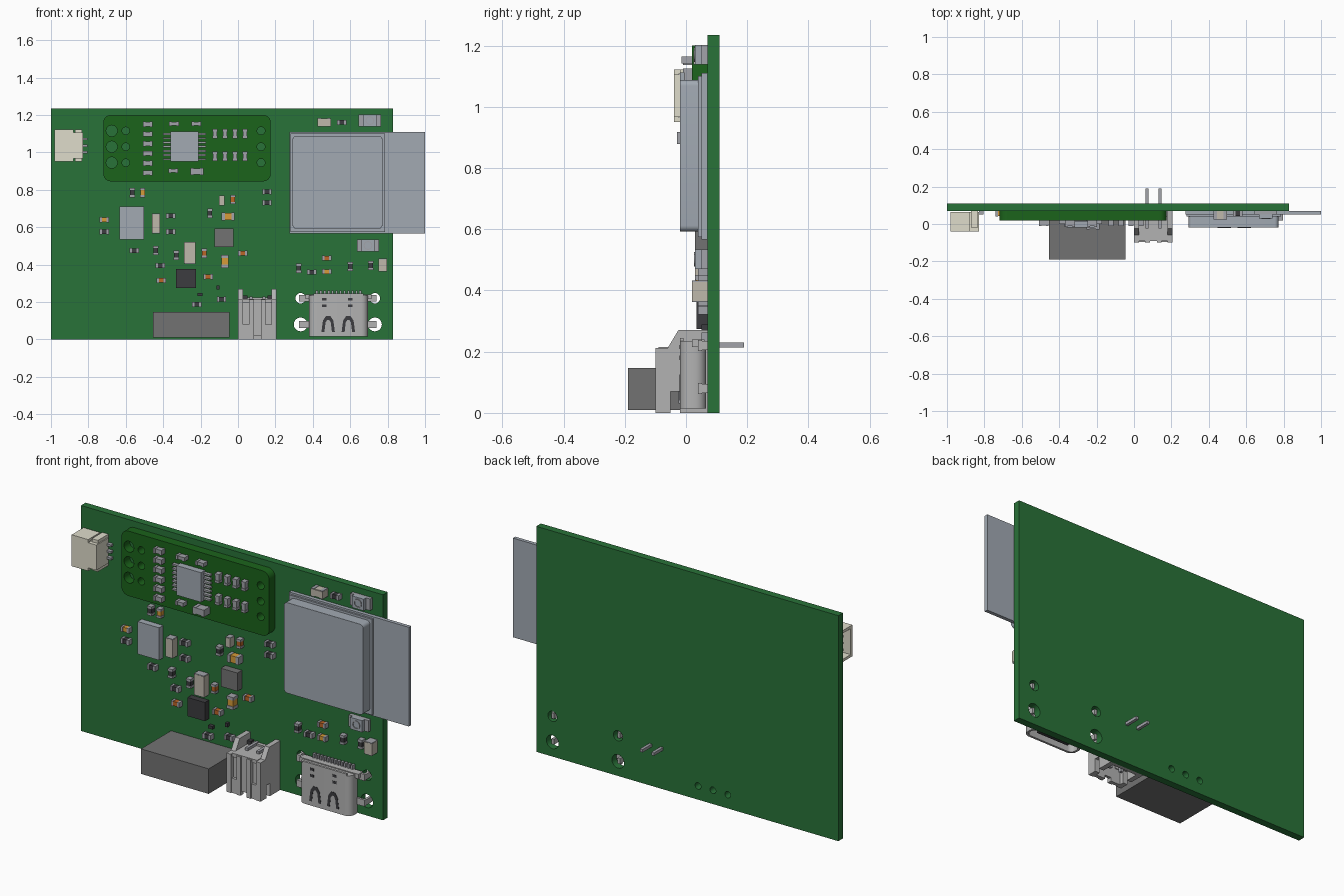
import bpy, bmesh, math

if "Cube" in bpy.data.objects:
    bpy.data.objects.remove(bpy.data.objects["Cube"])

def mat(name, r, g, b):
    m = bpy.data.materials.new(name)
    m.diffuse_color = (r, g, b, 1)
    m.use_nodes = True
    m.node_tree.nodes["Principled BSDF"].inputs["Base Color"].default_value = m.diffuse_color
    return m

GREEN = mat("board_green", .022, .17, .04)
DGREEN = mat("module_green", .011, .125, .011)
STEEL = mat("blue_grey", .36, .40, .45)
METAL = mat("light_metal", .45, .45, .45)
SILVER = mat("terminal", .36, .37, .40)
DARK = mat("dark", .045, .045, .05)
GREY = mat("mid_grey", .17, .17, .17)
CREAM = mat("cream", .74, .72, .60)
BEIGE = mat("beige", .52, .48, .41)
AMBER = mat("amber", .68, .33, .04)
BROWN = mat("brown", .50, .13, .02)
F = .07       # board front face
M = .02       # module front face

def boxes(name, parts, bevel=0):
    """One object from (material, x0, x1, y0, y1, z0, z1) boxes."""
    bm = bmesh.new()
    mats = []
    for m, x0, x1, y0, y1, z0, z1 in parts:
        if m not in mats:
            mats.append(m)
        vs = bmesh.ops.create_cube(bm, size=1)["verts"]
        for v in vs:
            v.co = (x0 + (v.co.x + .5) * (x1 - x0), y0 + (v.co.y + .5) * (y1 - y0),
                    z0 + (v.co.z + .5) * (z1 - z0))
        for f in {f for v in vs for f in v.link_faces}:
            f.material_index = mats.index(m)
    return finish(name, bm, mats, bevel)

def finish(name, bm, mats, bevel=0):
    me = bpy.data.meshes.new(name)
    bm.to_mesh(me)
    bm.free()
    for m in mats:
        me.materials.append(m)
    ob = bpy.data.objects.new(name, me)
    bpy.context.collection.objects.link(ob)
    if bevel:
        b = ob.modifiers.new("bevel", "BEVEL")
        b.width, b.segments, b.limit_method = bevel, 3, "ANGLE"
    return ob

def plate(name, loops, a, b, m, axis="y", bevel=0):
    """Extruded outline; later loops are holes."""
    cu = bpy.data.curves.new(name, "CURVE")
    cu.dimensions, cu.fill_mode, cu.extrude = "2D", "BOTH", (b - a) / 2
    for pts in loops:
        s = cu.splines.new("POLY")
        s.points.add(len(pts) - 1)
        for p, (u, v) in zip(s.points, pts):
            p.co = (u, v, 0, 1)
        s.use_cyclic_u = True
    tmp = bpy.data.objects.new("tmp", cu)
    bpy.context.collection.objects.link(tmp)
    dg = bpy.context.evaluated_depsgraph_get()
    me = bpy.data.meshes.new_from_object(tmp.evaluated_get(dg))
    bm = bmesh.new()
    bm.from_mesh(me)
    bpy.data.objects.remove(tmp)
    bpy.data.meshes.remove(me)
    c = (a + b) / 2
    for v in bm.verts:
        u, w, d = v.co.x, v.co.y, v.co.z + c
        v.co = {"x": (d, u, w), "y": (u, d, w), "z": (u, w, d)}[axis]
    bmesh.ops.remove_doubles(bm, verts=bm.verts, dist=1e-5)
    bmesh.ops.recalc_face_normals(bm, faces=bm.faces)
    for f in bm.faces:
        f.smooth = True
        f.material_index = 0
    ob = finish(name, bm, [m], bevel)
    ob.data.set_sharp_from_angle(angle=math.radians(35))
    return ob

def circle(x, z, r, n=20):
    return [(x + r * math.cos(i * math.tau / n), z + r * math.sin(i * math.tau / n)) for i in range(n)]

def rrect(x0, x1, z0, z1, r=0, n=6):
    if not r:
        return [(x0, z0), (x1, z0), (x1, z1), (x0, z1)]
    out = []
    for k, (cx, cz) in enumerate([(x1 - r, z1 - r), (x0 + r, z1 - r), (x0 + r, z0 + r), (x1 - r, z0 + r)]):
        for i in range(n + 1):
            t = (k + i / n) * math.pi / 2
            out.append((cx + r * math.cos(t), cz + r * math.sin(t)))
    return out

def chip(name, x, z, m, w=.05, h=.028, base=F, t=.03):
    """Small two-terminal part; terminals at the ends of the long side."""
    y0, x0, x1, z0, z1 = base - t, x - w / 2, x + w / 2, z - h / 2, z + h / 2
    e = max(w, h) * .25
    if w > h:
        ps = [(SILVER, x0, x0 + e, y0, base, z0, z1), (SILVER, x1 - e, x1, y0, base, z0, z1),
              (m, x0 + e, x1 - e, y0 + .003, base, z0 + .002, z1 - .002)]
    else:
        ps = [(SILVER, x0, x1, y0, base, z0, z0 + e), (SILVER, x0, x1, y0, base, z1 - e, z1),
              (m, x0 + .002, x1 - .002, y0 + .003, base, z0 + e, z1 - e)]
    boxes(name, ps)

# main board with connector holes
tab_holes = [circle(x, z, r) for x in (.335, .732) for z, r in ((.08, .037), (.22, .028))]
pin_holes = [circle(x, .075, .018) for x in (-.33, -.24, -.15)]
plate("main_board", [rrect(-1, .83, 0, 1.235)] + tab_holes + pin_holes, F, .11, GREEN)

# plug-in sub-board with through holes
rows = (1.115, 1.03, .945)
holes = [circle(x, z, r) for z in rows for x, r in ((-.675, .03), (-.6, .02), (.123, .021))]
plate("sub_board", [rrect(-.72, .175, .845, 1.2, .04)] + holes, M, F, DGREEN)
legs = [(SILVER, a, b, 0, .018, z - .005, z + .005) for i in range(7)
        for z in [.963 + i * .0225] for a, b in ((-.4, -.355), (-.215, -.17))]
boxes("driver_chip", [(STEEL, -.36, -.21, -.02, .015, .95, 1.112)] + legs)
for i in range(6):
    chip("sub_board_resistor", -.482, 1.15 - i * .052, SILVER, base=M)
for i in range(4):
    for z in (1.1, .98):
        chip("sub_board_capacitor", -.122 + i * .053, z, SILVER, .026, .05, M)
for x, z, w, h in ((-.342, 1.153, .055, .022), (-.224, 1.153, .05, .022), (-.347, .902, .05, .022), (-.22, .898, .07, .038)):
    chip("sub_board_filter", x, z, SILVER, w, h, M, .035 if h < .03 else .05)

# radio module: carrier plate and rounded shield can
boxes("radio_carrier", [(STEEL, .275, 1, .05, F, .567, 1.11)])
boxes("radio_shield_flange", [(STEEL, .28, .785, .04, .05, .575, 1.1)])
plate("radio_shield", [rrect(.292, .772, .592, 1.088, .02)], -.02, .045, STEEL, bevel=.012)

# side socket, opening to -x
plate("side_socket_shell", [rrect(-.04, .063, .95, 1.122), rrect(-.025, .048, .965, 1.107)], -.98, -.88, CREAM, "x")
boxes("side_socket_back", [(CREAM, -.88, -.83, -.04, .063, .967, 1.105),
      (CREAM, -.872, -.835, -.02, F, .95, 1.122)])
boxes("side_socket_pins", [(SILVER, a, b, y0, y1, z - .006, z + .006) for z in (1.0, 1.036, 1.072)
      for a, b, y0, y1 in ((-.96, -.88, .008, .02), (-.83, -.805, .05, F))])

# slide switch block
boxes("switch_block", [(GREY, -.455, -.045, -.19, F, .01, .147)])

# battery socket, opening downward
side = [(-.1, 0), (-.05, 0), (-.05, .07), (-.02, .07), (-.02, 0), (F, 0), (F, .27), (-.025, .27), (-.06, .212), (-.1, .212)]
for a, b in ((0, .028), (.179, .207)):
    plate("battery_socket_side", [side], a, b, METAL, "x")
boxes("battery_socket_body", [
    (METAL, .028, .179, .05, F, 0, .225), (METAL, .028, .179, -.09, F, .195, .215),
    (METAL, .018, .06, -.095, -.075, 0, .08), (METAL, .147, .189, -.095, -.075, 0, .08),
    (METAL, .06, .085, -.1, -.075, 0, .212), (METAL, .122, .147, -.1, -.075, 0, .212),
    (METAL, .085, .122, -.09, -.075, .02, .2), (METAL, .028, .06, -.08, -.07, .08, .2),
    (METAL, .147, .179, -.08, -.07, .08, .2),
    (DARK, .028, .05, .04, .065, .215, .235), (DARK, .157, .179, .04, .065, .215, .235)])
boxes("battery_socket_pins", [p for x in (.069, .138) for p in (
    (SILVER, x - .008, x + .008, -.025, -.009, .03, .23),
    (SILVER, x - .008, x + .008, -.025, .19, .214, .23))])

# reversible power socket: rounded shell, tongue, contacts, tabs
ring = rrect(.38, .695, -.02, .066, .036)
plate("power_socket_shell", [ring, rrect(.392, .683, -.008, .054, .027)], .015, .21, METAL, "z")
plate("power_socket_back", [ring], .21, .235, METAL, "z")
boxes("power_socket_rim", [(METAL, .405, .67, -.02, -.008, .235, .245), (METAL, .36, .715, .02, .06, .215, .24)])
boxes("power_socket_tongue", [(DARK, .44, .635, .014, .032, .03, .21)])
boxes("power_socket_contacts", [(SILVER, x, x + .012, .05, F, .235, .262)
      for x in [.415 + i * .0212 for i in range(12)]])
for x, s in ((.335, 1), (.732, -1)):
    for z in (.08, .22):
        ends = sorted((x - s * .008, x + s * .055))
        leg = sorted((x - s * .008, x + s * .006))
        boxes("power_socket_tab", [(METAL, *ends, .04, .052, z - .018, z + .018),
              (METAL, *leg, .05, .105, z - .015, z + .015)])
for cx in (.482, .59):
    # dark arched spring slot
    arch = [(cx - .036, .04), (cx - .028, .1), (cx - .012, .125), (cx + .012, .125), (cx + .028, .1), (cx + .036, .04),
            (cx + .02, .04), (cx + .014, .09), (cx + .005, .105), (cx - .005, .105), (cx - .014, .09), (cx - .02, .04)]
    plate("power_socket_spring", [arch], -.0215, -.015, DARK)
boxes("power_socket_slots", [(DARK, x - .012, x + .012, -.0215, -.015, z - .007, z + .007)
      for x in (.462, .6) for z in (.18, .215)])

# square packages: material, centre x, z, width, height, thickness
for name, m, x, z, w, h, t in (
        ("crystal", STEEL, -.568, .622, .13, .178, .035), ("regulator_chip", GREY, -.075, .543, .1, .1, .04),
        ("charger_chip", DARK, -.278, .325, .105, .102, .035), ("tiny_chip", DARK, -.203, .24, .025, .016, .02),
        ("tiny_diode", DARK, -.107, .278, .014, .02, .02)):
    boxes(name, [(m, x - w / 2, x + w / 2, F - t, F, z - h / 2, z + h / 2)])

# larger beige capacitors
for x, z, w, h, t in ((.46, 1.16, .07, .045, .045), (.774, .397, .045, .07, .05), (-.438, .62, .042, .105, .04),
                      (-.257, .463, .06, .118, .04), (-.086, .743, .028, .055, .035)):
    chip("beige_capacitor", x, z, BEIGE, w, h, F, t)
    boxes("beige_capacitor_body", [(BEIGE, x - w / 2 - .001, x + w / 2 + .001, F - t - .001, F, z - h / 2 + .004, z + h / 2 - .004)])

# indicator lights
for x, z in ((.705, 1.17), (.695, .502)):
    boxes("indicator_base", [(SILVER, x - .06, x + .06, .05, F, z - .032, z + .032),
          (STEEL, x - .036, x + .036, .03, .05, z - .032, z + .032)])
    plate("indicator_lens", [circle(x, z, .024, 12), circle(x, z, .018, 12)], .026, .031, SILVER)

# small resistors and capacitors
flat_dark = ((.555, 1.16), (.155, .79), (.155, .73), (-.715, .575), (-.36, .66), (-.36, .575), (-.555, .475),
             (-.415, .395), (-.088, .215), (-.22, .187), (.395, .36))
tall_dark = ((-.565, .785), (-.44, .475), (-.33, .45), (-.15, .675), (.325, .38), (.6, .39), (.71, .395))
for x, z in flat_dark:
    chip("resistor_flat", x, z, DARK)
for x, z in tall_dark:
    chip("resistor_upright", x, z, DARK, .028, .05)
for x, z, m in ((-.715, .64, AMBER), (.025, .46, BROWN), (-.41, .315, BROWN), (-.16, .335, BROWN),
                (.475, .435, BROWN), (.475, .363, AMBER)):
    chip("capacitor_flat", x, z, m)
for x, z, m in ((-.51, .785, AMBER), (-.18, .46, BROWN), (-.027, .748, BROWN)):
    chip("capacitor_upright", x, z, m, .028, .05)
chip("bulk_capacitor_flat", -.053, .658, AMBER, .068, .042, F, .04)
chip("bulk_capacitor_upright", -.07, .417, AMBER, .04, .068, F, .04)
